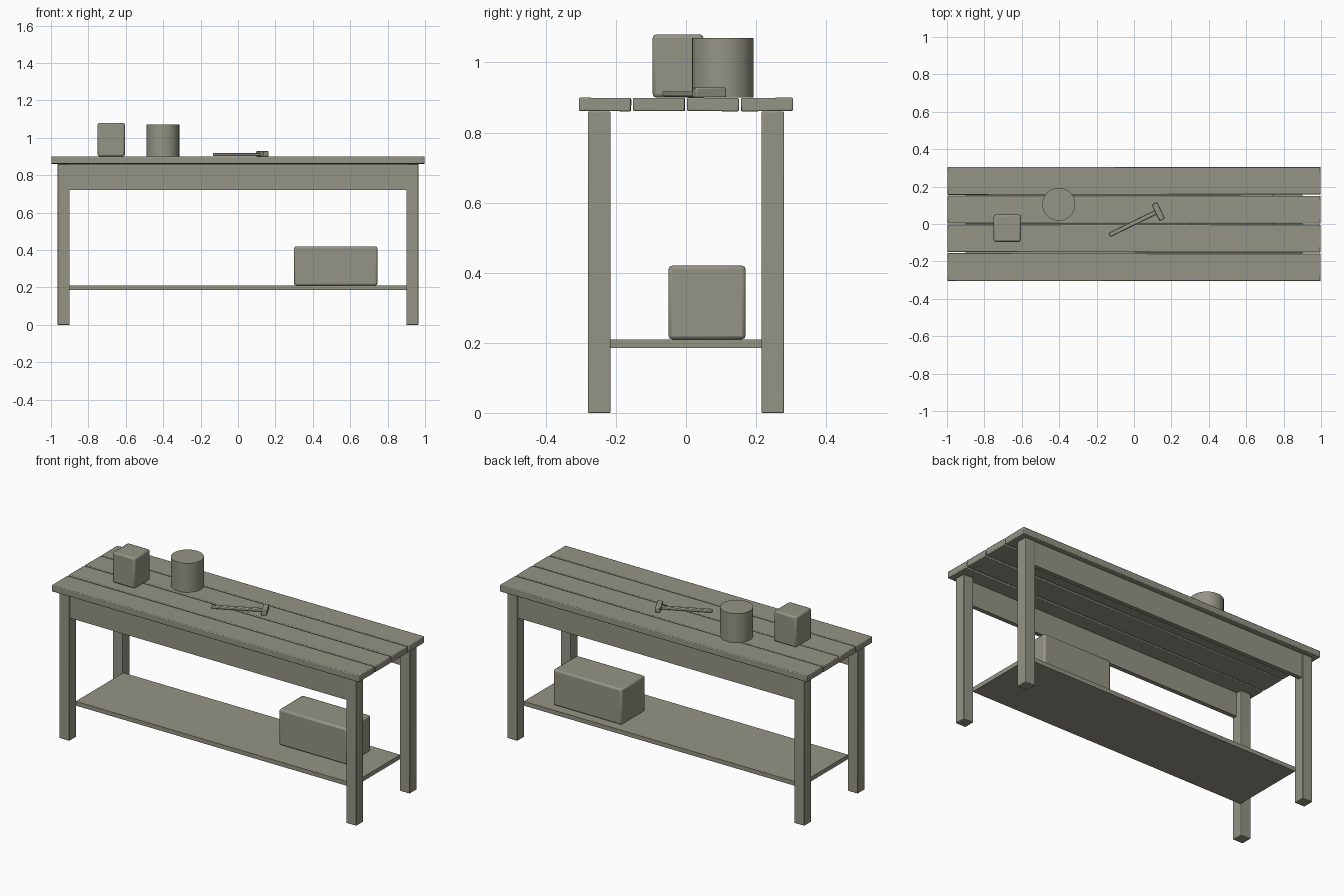
import bpy, math, random

if "Cube" in bpy.data.objects:
    bpy.data.objects.remove(bpy.data.objects["Cube"])
random.seed(4)

mat = bpy.data.materials.new("weathered_wood_grey")
mat.diffuse_color = (0.30, 0.295, 0.235, 1)
mat.use_nodes = True
mat.node_tree.nodes["Principled BSDF"].inputs["Base Color"].default_value = mat.diffuse_color


def finish(ob, name, bevel=0.0, segs=2, angle=30):
    """Name, colour, bevel and shade the active object."""
    ob.name = name
    ob.data.materials.append(mat)
    if bevel:
        m = ob.modifiers.new("soft_edges", 'BEVEL')
        m.width, m.segments = bevel, segs
    bpy.ops.object.shade_smooth_by_angle(angle=math.radians(angle))
    return ob


def box(name, lo, hi, bevel=0.0, segs=2, rot=(0, 0, 0), angle=30):
    c = [(a + b) / 2 for a, b in zip(lo, hi)]
    bpy.ops.mesh.primitive_cube_add(size=1, location=c, rotation=rot)
    ob = bpy.context.object
    ob.scale = [b - a for a, b in zip(lo, hi)]
    bpy.ops.object.transform_apply(location=False, rotation=False, scale=True)
    return finish(ob, name, bevel, segs, angle)


# Top: four slightly uneven planks
for i in range(4):
    y = (i - 1.5) * 0.154
    roll = random.uniform(-0.012, 0.012)
    yaw = random.uniform(-0.001, 0.001)
    box(f"top_plank_{i + 1}", (-0.998, y - 0.074, 0.861), (0.998, y + 0.074, 0.899),
        0.004, rot=(roll, 0, yaw), angle=60)

# Legs and long aprons, front and back
for sy, side in ((-1, "front"), (1, "back")):
    for sx, end in ((-1, "left"), (1, "right")):
        x, y = sx * 0.9325, sy * 0.2475
        box(f"{side}_{end}_leg", (x - 0.0325, y - 0.0325, 0),
            (x + 0.0325, y + 0.0325, 0.86), 0.003)
    y = sy * 0.262
    box(f"{side}_apron", (-0.9, y - 0.0125, 0.72), (0.9, y + 0.0125, 0.86))

# Lower shelf and the crate on it
box("lower_shelf", (-0.9, -0.22, 0.185), (0.9, 0.22, 0.21))
box("crate", (0.30, -0.05, 0.21), (0.745, 0.17, 0.42), 0.01)

# Items on the top
box("small_box", (-0.75, -0.095, 0.90), (-0.605, 0.05, 1.08), 0.01)
bpy.ops.mesh.primitive_cylinder_add(vertices=32, radius=0.088, depth=0.17,
                                    location=(-0.402, 0.105, 0.985))
finish(bpy.context.object, "tin")

# Hammer lying at an angle
turn = (0, 0, math.radians(26))
box("hammer_handle", (-0.145, -0.008, 0.903), (0.135, 0.014, 0.919), 0.004, rot=turn)
box("hammer_head", (0.115, 0.018, 0.900), (0.145, 0.114, 0.928), 0.004, rot=turn)
